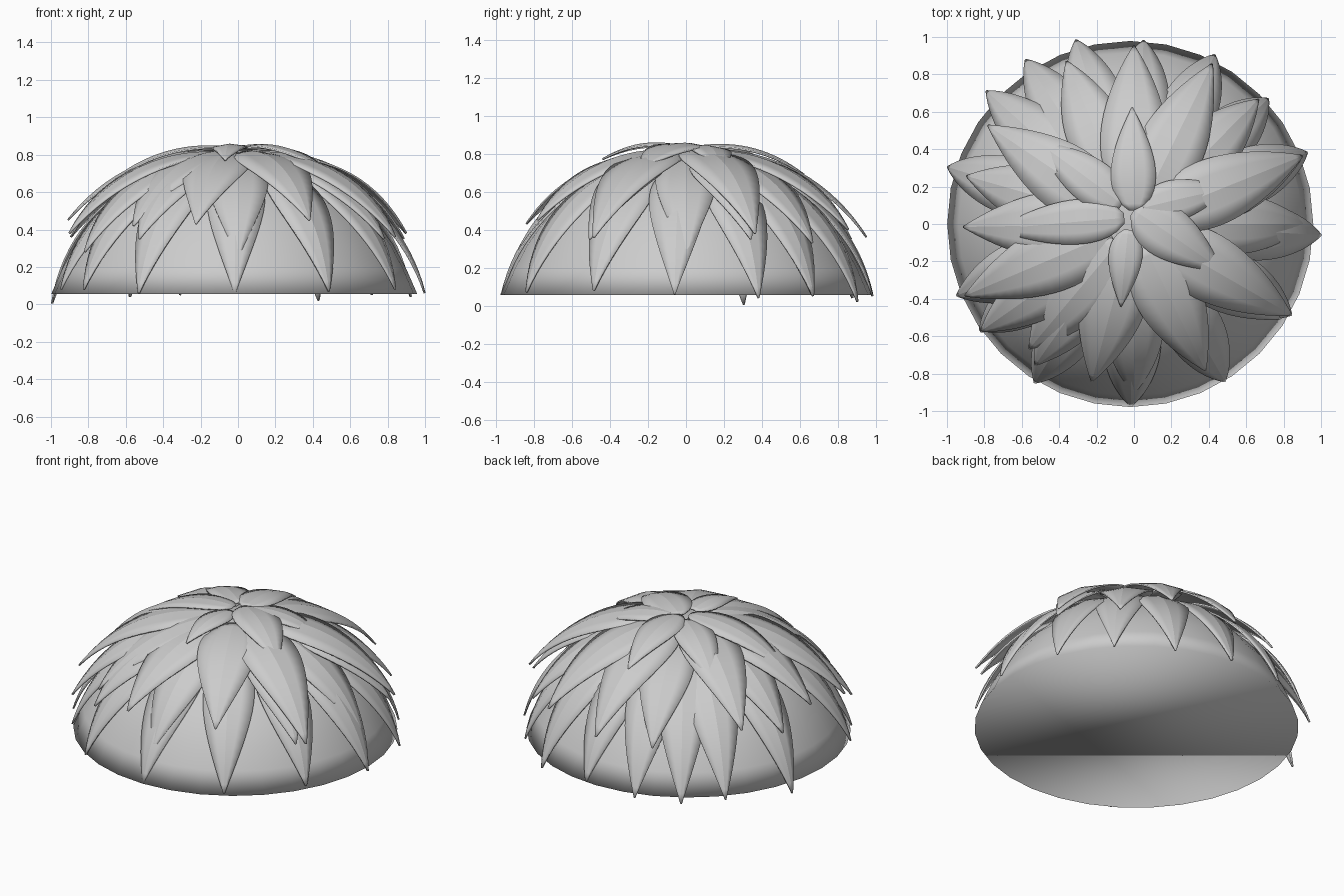
import bpy, bmesh, math
from mathutils import Vector

if "Cube" in bpy.data.objects:
    bpy.data.objects.remove(bpy.data.objects["Cube"])

R, CZ, CX, RIM_Z = 1.019, -0.229, -0.02, 0.055   # dome sphere and cut height


def make_object(name, bm):
    bmesh.ops.recalc_face_normals(bm, faces=bm.faces)
    me = bpy.data.meshes.new(name)
    bm.to_mesh(me)
    bm.free()
    ob = bpy.data.objects.new(name, me)
    bpy.context.collection.objects.link(ob)
    for p in me.polygons:
        p.use_smooth = True
    return ob


# Domed core: spherical cap with a flat underside
def make_core(segs=32, rings=9):
    bm = bmesh.new()
    rim = math.acos((RIM_Z - CZ) / R)
    loops = []
    for i in range(1, rings + 1):
        a = rim * i / rings
        rr = R * math.sin(a) * (1 if i == rings else 0.99)
        loops.append([bm.verts.new((CX + rr * math.cos(2 * math.pi * k / segs),
                                    rr * math.sin(2 * math.pi * k / segs),
                                    CZ + R * math.cos(a))) for k in range(segs)])
    top = bm.verts.new((CX, 0, CZ + R))
    for k in range(segs):
        n = (k + 1) % segs
        bm.faces.new((top, loops[0][k], loops[0][n]))
        for a, b in zip(loops, loops[1:]):
            bm.faces.new((a[k], b[k], b[n], a[n]))
    bm.faces.new(loops[-1])
    make_object("domed_core", bm)


# Leaf outline: rounded base, nearly straight taper to a point
def outline(t):
    return max(math.sin(math.pi * min(1, 0.015 + 0.98 * t) ** 0.64), 0.02) ** 0.95


# Pointed leaf with a raised midrib, laid over the dome from base to tip
def leaf(name, base, tip, half_w, lift0, bump, ridge=0.026, rows=16):
    c = Vector((0, 0, CZ))
    b = Vector((base[0], base[1], math.sqrt(R * R - base[0] ** 2 - base[1] ** 2))).normalized()
    tv = Vector(tip) - c
    lift1 = tv.length - R
    tv.normalize()
    side = b.cross(tv).normalized()
    bm = bmesh.new()
    grid = []
    for i in range(rows + 1):
        t = i / rows
        d = b.slerp(tv, t)
        h = R + lift0 + (lift1 - lift0) * t + bump * math.sin(math.pi * t)
        f = outline(t)
        row = []
        for u in (-1, -0.5, 0, 0.5, 1):
            row.append(bm.verts.new(c + d * (h - ridge * abs(u) * f) + side * (half_w * f * u)))
        grid.append(row)
    for r0, r1 in zip(grid, grid[1:]):
        for k in range(4):
            bm.faces.new((r0[k], r0[k + 1], r1[k + 1], r1[k]))
    for e in bm.edges:      # keep the midrib crisp
        if all(v in [r[2] for r in grid] for v in e.verts):
            e.smooth = False
    ob = make_object(name, bm)
    sol = ob.modifiers.new("thickness", 'SOLIDIFY')
    sol.thickness = 0.01
    sol.offset = 0


# Ring of leaves whose tips are given as angle, radius, height
def tier(name, tips, base_r, half_w, lift0, bump):
    for i, (deg, r, z) in enumerate(tips):
        ca, sa = math.cos(math.radians(deg)), math.sin(math.radians(deg))
        step = 0.006 * (i % 2)      # neighbours overlap rather than cross
        leaf(f"{name}_{i + 1}", (base_r * ca, base_r * sa), (r * ca, r * sa, z),
             half_w, lift0 + step, bump)


make_core()

# Lowest leaves, reaching the rim
tier("rim_leaf", [(-91, .97, .06), (-60, .97, .07), (-30, .97, .08), (-3.4, 1.0, .06),
                  (22.4, 1.0, .04), (43, .98, .05), (64.5, 1.0, .02), (87, .98, .06),
                  (107.5, 1.03, .05), (123.4, 1.05, .04), (138, 1.06, .06),
                  (163, 1.04, .005), (202, 1.02, .08), (214.5, 1.0, .08),
                  (238, 1.0, .06)], .38, .155, .012, .012)

# Lower middle leaves
tier("lower_leaf", [(-90, .90, .25), (-125, .92, .35), (-33, .93, .35), (0, .92, .25),
                    (21, .95, .35), (45, .94, .33), (112.5, .94, .35),
                    (164, .93, .36), (215, 1.0, .28)], .28, .16, .022, .018)

# Upper middle leaves
tier("upper_leaf", [(-105, .87, .43), (-64, .87, .45), (-30, .97, .36), (22, .97, .38),
                    (64, .95, .40), (90, .95, .36), (146, .94, .45),
                    (181, .91, .45), (203, .98, .38), (230, .87, .42)],
     .13, .18, .03, .018)

# Small crown leaves around the top
for i, (base, tip, w) in enumerate([
        ((0, .07), (-.01, .62, .69), .12),
        ((-.06, .10), (-.52, .44, .65), .12),
        ((-.05, .03), (-.74, -.03, .60), .12),
        ((-.03, -.03), (-.07, -.44, .77), .09),
        ((0, .07), (.47, -.25, .71), .14),
        ((.04, .08), (.51, .19, .70), .11)]):
    leaf(f"crown_leaf_{i + 1}", base, tip, w, .052, .022, ridge=.015)
